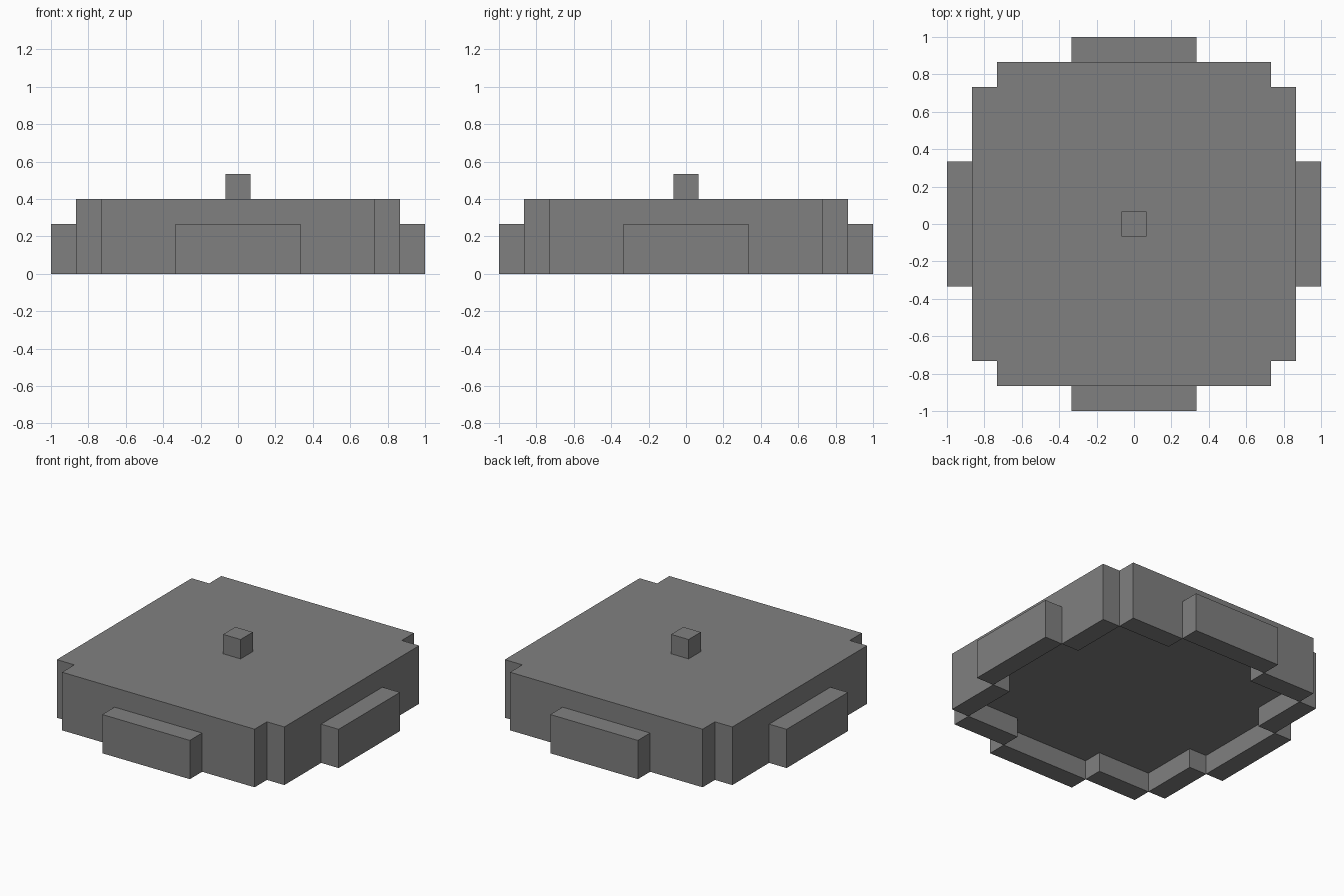
import bpy
import bmesh
from mathutils import Matrix, Vector

cube = bpy.data.objects.get("Cube")
if cube:
    bpy.data.objects.remove(cube, do_unlink=True)

U = 2 / 15                     # one block
OUT, IN, ARCH = 6.5, 5.5, 2.5  # wall face, recess edge, half tab width
TOP = 3                        # body height in blocks

grey = bpy.data.materials.new("mid_grey")
grey.use_nodes = True
colour = (0.216, 0.216, 0.216, 1)
grey.diffuse_color = colour
grey.node_tree.nodes["Principled BSDF"].inputs["Base Color"].default_value = colour

TURNS = [Matrix(((1, 0, 0), (0, 1, 0), (0, 0, 1))),
         Matrix(((0, -1, 0), (1, 0, 0), (0, 0, 1))),
         Matrix(((-1, 0, 0), (0, -1, 0), (0, 0, 1))),
         Matrix(((0, 1, 0), (-1, 0, 0), (0, 0, 1)))]


def finish(bm, name):
    mesh = bpy.data.meshes.new(name)
    bm.to_mesh(mesh)
    bm.free()
    mesh.materials.append(grey)
    obj = bpy.data.objects.new(name, mesh)
    bpy.context.collection.objects.link(obj)
    return obj


def block(name, centre, size):
    bm = bmesh.new()
    bmesh.ops.create_cube(bm, size=U)
    bmesh.ops.scale(bm, vec=size, verts=bm.verts)
    bmesh.ops.translate(bm, vec=Vector(centre) * U, verts=bm.verts)
    return finish(bm, name)


# Body: stepped plate with a cross-shaped recess underneath
bm = bmesh.new()


def face(points):
    bm.faces.new([bm.verts.new(Vector(p) * U) for p in points])


top, ceiling = [], []
for turn in TURNS:
    def side(points):
        return [turn @ Vector(p) for p in points]

    top += side([(OUT, -IN, TOP), (OUT, IN, TOP), (IN, IN, TOP)])
    ceiling += side([(IN, -ARCH, 1), (OUT, -ARCH, 1), (OUT, ARCH, 1),
                     (IN, ARCH, 1), (IN, IN, 1)])
    # Outer wall, open below where the tab closes it
    face(side([(OUT, y, z) for y, z in (
        (-IN, 0), (-ARCH, 0), (-ARCH, 1), (ARCH, 1),
        (ARCH, 0), (IN, 0), (IN, TOP), (-IN, TOP))]))
    # Rim underside, inner wall, recess cheek and corner step on each half
    for s in (1, -1):
        quads = [
            [(IN, ARCH, 0), (IN, IN, 0), (OUT, IN, 0), (OUT, ARCH, 0)],
            [(IN, ARCH, 0), (IN, ARCH, 1), (IN, IN, 1), (IN, IN, 0)],
            [(IN, ARCH, 0), (OUT, ARCH, 0), (OUT, ARCH, 1), (IN, ARCH, 1)],
            [(OUT, IN, 0), (IN, IN, 0), (IN, IN, TOP), (OUT, IN, TOP)],
        ]
        for quad in quads:
            face(side([(x, y * s, z) for x, y, z in quad][::s]))
face(top)
face(ceiling[::-1])
bmesh.ops.remove_doubles(bm, verts=bm.verts, dist=U / 100)
finish(bm, "body")

# Side tabs
for name, x, y in (("left_tab", 1, 0), ("right_tab", -1, 0),
                   ("back_tab", 0, 1), ("front_tab", 0, -1)):
    size = (1, 2 * ARCH, 2) if x else (2 * ARCH, 1, 2)
    block(name, (7 * x, 7 * y, 1), size)

# Knob on top
block("top_knob", (0, 0, TOP + 0.5), (1, 1, 1))
